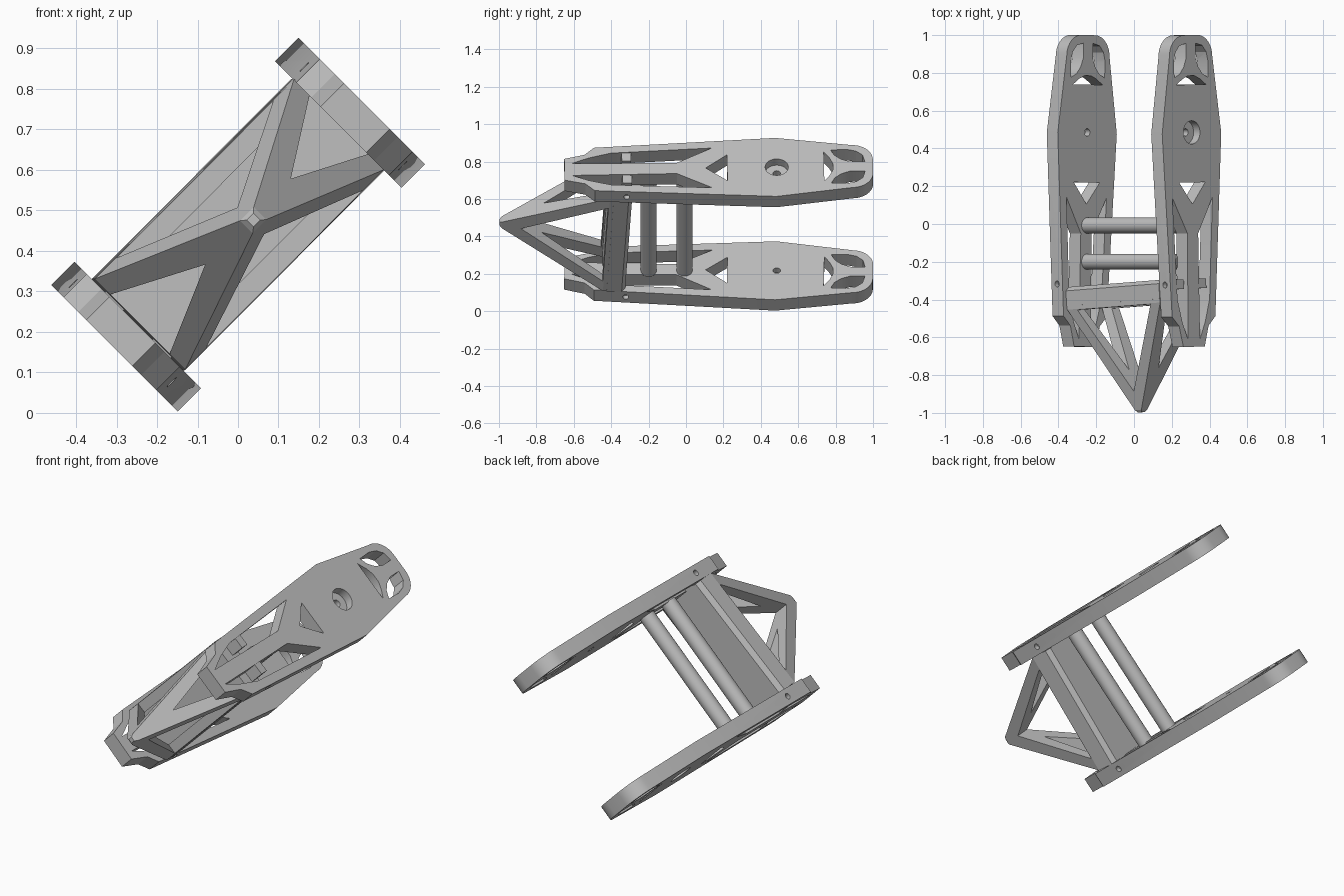
import bpy, bmesh, math
from mathutils import Matrix, Vector

cube = bpy.data.objects.get("Cube")
if cube:
    bpy.data.objects.remove(cube, do_unlink=True)

grey = bpy.data.materials.new("plain grey")
grey.use_nodes = True
tone = (0.52, 0.52, 0.52, 1)
grey.diffuse_color = tone
grey.node_tree.nodes["Principled BSDF"].inputs["Base Color"].default_value = tone

# Parts are laid out upright, then the whole assembly is leaned over
LEAN = Matrix.Translation((0, 0, 0.465)) @ Matrix.Rotation(math.radians(45), 4, 'Y')


def add(name, bm):
    bmesh.ops.recalc_face_normals(bm, faces=bm.faces)
    mesh = bpy.data.meshes.new(name)
    bm.to_mesh(mesh)
    bm.free()
    mesh.materials.append(grey)
    ob = bpy.data.objects.new(name, mesh)
    bpy.context.collection.objects.link(ob)
    return ob


def prism(name, pts, lo, hi, along_x=False):
    """Extrude an outline of (x, y) along z, or of (z, y) along x."""
    bm = bmesh.new()
    put = (lambda a, y, d: (d, y, a)) if along_x else (lambda a, y, d: (a, y, d))
    face = bm.faces.new([bm.verts.new(put(a, y, lo)) for a, y in pts])
    top = bmesh.ops.extrude_face_region(bm, geom=[face])["geom"]
    shift = Vector(put(0, 0, hi - lo))
    for v in top:
        if isinstance(v, bmesh.types.BMVert):
            v.co += shift
    return add(name, bm)


def circle(cx, cy, r, n=32):
    return [(cx + r * math.cos(2 * math.pi * i / n),
             cy + r * math.sin(2 * math.pi * i / n)) for i in range(n)]


def mirrored(half):
    return half + [(-x, y) for x, y in reversed(half)]


def combine(ob, others, operation):
    for other in others:
        mod = ob.modifiers.new("bool", 'BOOLEAN')
        mod.operation, mod.solver, mod.object = operation, 'EXACT', other
    graph = bpy.context.evaluated_depsgraph_get()
    mesh = bpy.data.meshes.new_from_object(ob.evaluated_get(graph))
    ob.modifiers.clear()
    ob.data = mesh
    for other in others:
        bpy.data.objects.remove(other, do_unlink=True)


def smooth(ob):
    bpy.ops.object.select_all(action='DESELECT')
    ob.select_set(True)
    bpy.context.view_layer.objects.active = ob
    bpy.ops.object.shade_smooth_by_angle(angle=math.radians(25))


# Side plate: tapered outline with a rounded rear end
INNER, OUTER = 0.35, 0.432
corner = [(0.05 + 0.11 * math.cos(t), 0.89 + 0.11 * math.sin(t))
          for t in [math.radians(a) for a in range(0, 91, 9)]]
outline = mirrored([(0.08, -0.65), (0.11, -0.54), (0.162, -0.49), (0.221, 0.48)] + corner)
plate = prism("upper_plate", outline, INNER, OUTER)

# Openings through the plate
long_slot = [(0.045, -0.61), (0.04, -0.05), (0.15, 0.14), (0.12, -0.40), (0.085, -0.52)]
end_slot = [(0.125, 0.775), (0.128, 0.86), (0.115, 0.91), (0.085, 0.945),
            (0.035, 0.957), (0.035, 0.88), (0.055, 0.83), (0.085, 0.795)]
cuts = []
for side in (1, -1):
    for shape in (long_slot, end_slot):
        cuts.append(prism("cutter", [(side * x, y) for x, y in shape], 0.3, 0.5))
    edge = circle((INNER + OUTER) / 2, -0.32, 0.016, 16)
    lo, hi = sorted((side * 0.145, side * 0.25))
    cuts.append(prism("cutter", edge, lo, hi, True))
cuts += [
    prism("cutter", [(0, 0.105), (0.097, 0.22), (-0.097, 0.22)], 0.3, 0.5),
    prism("cutter", mirrored([(0.11, 0.738), (0.065, 0.768), (0.025, 0.785)]), 0.3, 0.5),
    prism("cutter", circle(0, 0.485, 0.062), 0.385, 0.5),
    prism("cutter", circle(0, 0.485, 0.02, 20), 0.3, 0.5),
]
combine(plate, cuts, 'DIFFERENCE')
smooth(plate)

# Second plate is the same part turned over
lower = plate.copy()
lower.name = "lower_plate"
bpy.context.collection.objects.link(lower)
skew = (Matrix.Translation((0, 0.48, 0)) @ Matrix.Rotation(0.016, 4, 'Z')
        @ Matrix.Translation((0, -0.48, 0)))
plate.matrix_world = LEAN @ skew
lower.matrix_world = LEAN @ Matrix.Rotation(math.pi, 4, 'Y') @ skew

# Two round spacer rods
for name, y in (("rear_rod", -0.008), ("front_rod", -0.2)):
    rod = prism(name, circle(0, y, 0.042), -0.355, 0.355)
    smooth(rod)
    rod.matrix_world = LEAN

# Cross panel with chamfered back edges and locating tabs
TILT = (Matrix.Translation((0, -0.36, 0)) @ Matrix.Rotation(0.03, 4, 'Z')
        @ Matrix.Rotation(-0.055, 4, 'X') @ Matrix.Translation((0, 0.36, 0)))
section = mirrored([(0.16, -0.41), (0.16, -0.33), (0.135, -0.31)])
panel = prism("cross_panel", section, -0.349, 0.349)
panel.matrix_world = LEAN @ TILT
for end in (1, -1):
    for side in (1, -1):
        x = 0.083 * side
        box = [(x - 0.032, -0.365), (x + 0.032, -0.365), (x + 0.032, -0.315), (x - 0.032, -0.315)]
        lo, hi = sorted((end * 0.33, end * 0.428))
        tab = prism("panel_tab", box, lo, hi)
        tab.matrix_world = LEAN @ TILT

# Pointed nose: a blunt pyramid opened from both directions to leave four struts
bm = bmesh.new()
for y, hx, hz in ((-0.405, 0.158, 0.349), (-0.43, 0.158, 0.349),
                  (-0.985, 0.022, 0.024), (-0.998, 0.012, 0.012)):
    for sx in (1, -1):
        for sz in (1, -1):
            bm.verts.new((sx * hx, y, sz * hz))
bmesh.ops.convex_hull(bm, input=bm.verts)
bmesh.ops.dissolve_limit(bm, angle_limit=0.01, verts=bm.verts, edges=bm.edges)
nose = add("nose_frame", bm)
combine(nose, [
    prism("cutter", [(-0.275, -0.435), (0.275, -0.435), (0, -0.885)], -0.3, 0.3, True),
    prism("cutter", [(-0.105, -0.425), (0.105, -0.425), (0, -0.77)], -0.5, 0.5),
], 'DIFFERENCE')
nose.matrix_world = LEAN @ TILT
